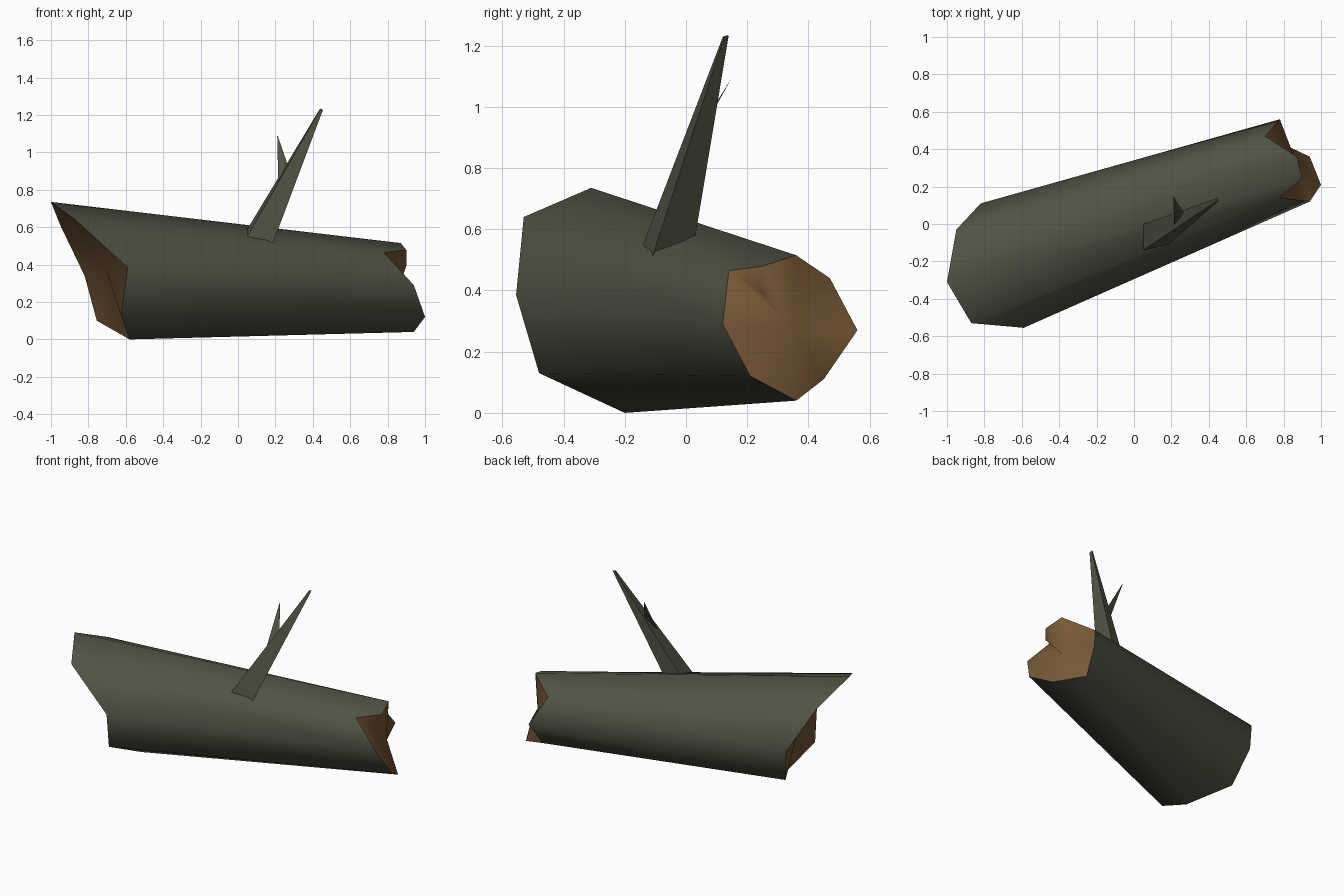
import bpy
import bmesh
from mathutils import Vector

default_cube = bpy.data.objects.get("Cube")
if default_cube:
    bpy.data.objects.remove(default_cube, do_unlink=True)


def make_material(name, colour):
    material = bpy.data.materials.new(name)
    material.use_nodes = True
    material.diffuse_color = (*colour, 1)
    shader = material.node_tree.nodes["Principled BSDF"]
    shader.inputs["Base Color"].default_value = (*colour, 1)
    shader.inputs["Roughness"].default_value = 0.9
    return material


bark = make_material("dark mossy bark", (0.08, 0.086, 0.056))
wood = make_material("brown broken wood", (0.18, 0.096, 0.036))
BARK_SLOT, WOOD_SLOT = 0, 1


def finish_object(bm, name, smooth):
    """Turn a bmesh into an object, keeping bark and wood borders sharp."""
    bmesh.ops.recalc_face_normals(bm, faces=bm.faces)
    for face in bm.faces:
        face.smooth = smooth
    for edge in bm.edges:
        slots = {face.material_index for face in edge.link_faces}
        edge.smooth = len(slots) == 1
    mesh = bpy.data.meshes.new(name)
    bm.to_mesh(mesh)
    bm.free()
    mesh.materials.append(bark)
    mesh.materials.append(wood)
    part = bpy.data.objects.new(name, mesh)
    bpy.context.collection.objects.link(part)
    return part


def add_face(bm, corners, slot):
    face = bm.faces.new(corners)
    face.material_index = slot
    return face


def build_log():
    """Eight-sided trunk with ragged, hollowed broken ends."""
    # Jagged outlines of both ends, starting on top and going round the front
    near_outline = [(-1, -.31, .735), (-.87, -.53, .64), (-.59, -.555, .385),
                    (-.625, -.48, .13), (-.58, -.2, 0), (-.755, .02, .1),
                    (-.82, .11, .34), (-.95, -.03, .61)]
    far_outline = [(.87, .36, .515), (.78, .14, .465), (.94, .12, .29),
                   (1, .21, .12), (.94, .36, .04), (.75, .45, .11),
                   (.78, .56, .27), (.7, .47, .44)]
    bm = bmesh.new()
    near = [bm.verts.new(point) for point in near_outline]
    far = [bm.verts.new(point) for point in far_outline]
    near_heart = bm.verts.new((-.7, -.2, .36))
    far_heart = bm.verts.new((.86, .35, .27))

    # Splinter standing out of the far end
    splinter_top = bm.verts.new((.9, .245, .478))
    splinter_foot = bm.verts.new((.9, .245, .395))

    sides = len(near)
    for i in range(sides):
        j = (i + 1) % sides
        add_face(bm, (near[i], near[j], near_heart), WOOD_SLOT)
        if i == 0:
            add_face(bm, (near[i], splinter_top, far[i]), BARK_SLOT)
            add_face(bm, (near[i], near[j], far[j], splinter_top), BARK_SLOT)
            add_face(bm, (far[i], splinter_top, far_heart), WOOD_SLOT)
            add_face(bm, (splinter_top, splinter_foot, far_heart), WOOD_SLOT)
            add_face(bm, (splinter_top, far[j], splinter_foot), WOOD_SLOT)
            add_face(bm, (splinter_foot, far[j], far_heart), WOOD_SLOT)
        else:
            add_face(bm, (near[i], near[j], far[j], far[i]), BARK_SLOT)
            add_face(bm, (far[i], far[j], far_heart), WOOD_SLOT)
    return finish_object(bm, "fallen_log", True)


def build_spike(name, base_points, tip, tip_scale):
    """Tapered stick: a base outline shrunk towards its tip."""
    bm = bmesh.new()
    points = [Vector(point) for point in base_points]
    middle = sum(points, Vector()) / len(points)
    base = [bm.verts.new(point) for point in points]
    end = [bm.verts.new(Vector(tip) + (point - middle) * tip_scale)
           for point in points]
    count = len(base)
    for i in range(count):
        j = (i + 1) % count
        add_face(bm, (base[i], base[j], end[j], end[i]), BARK_SLOT)
    add_face(bm, base, BARK_SLOT)
    add_face(bm, end, BARK_SLOT)
    return finish_object(bm, name, False)


build_log()

# Bare branch rising from the top of the trunk
build_spike("branch",
            [(.05, -.14, .55), (.185, -.11, .51), (.15, .03, .575), (.05, 0, .59)],
            (.445, .13, 1.23), 0.11)

# Small twig on the back of the branch
build_spike("twig",
            [(.215, 0, .85), (.27, .01, .86), (.26, .07, .95)],
            (.211, .145, 1.088), 0.04)
